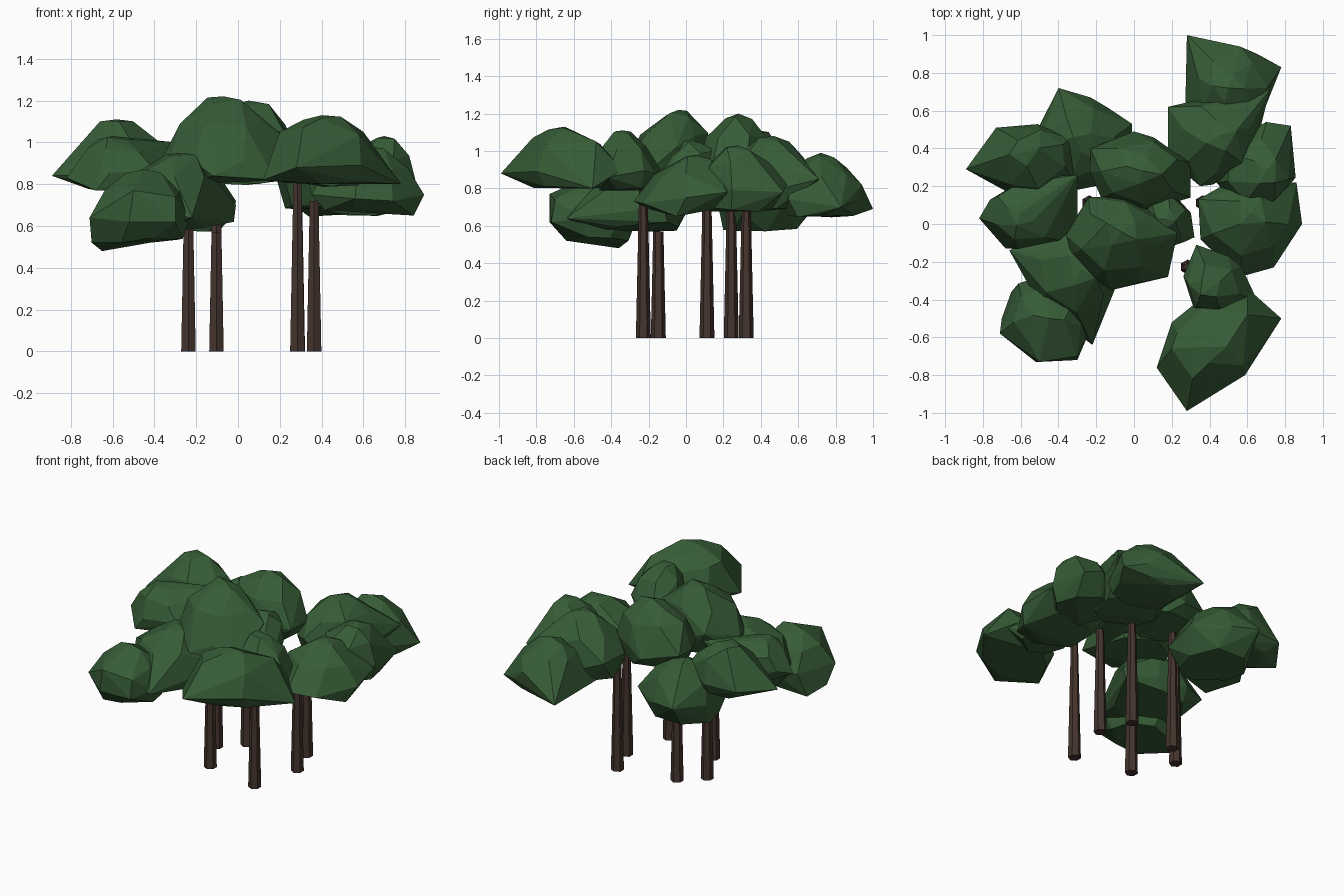
import bpy, bmesh, math, random

random.seed(4)


def material(name, rgb):
    m = bpy.data.materials.new(name)
    m.diffuse_color = (*rgb, 1)
    return m


LEAF = material("dark leaf green", (0.038, 0.108, 0.038))
BARK = material("dark brown bark", (0.060, 0.034, 0.027))


def add_object(name, bm, mat):
    me = bpy.data.meshes.new(name)
    bm.to_mesh(me)
    bm.free()
    me.materials.append(mat)
    ob = bpy.data.objects.new(name, me)
    bpy.context.collection.objects.link(ob)
    return ob


def trunk(x, y, h):
    """Tapered six-sided trunk."""
    bm = bmesh.new()
    bmesh.ops.create_cone(bm, cap_ends=True, segments=6, radius1=0.040,
                          radius2=0.040 - 0.022 * h, depth=h)
    bmesh.ops.translate(bm, vec=(x, y, h / 2), verts=bm.verts)
    add_object("trunk", bm, BARK)


def clump(name, xr, yr, zb, zr, zt, peak=None, tips=(), n=7):
    """Faceted leaf dome: x range, y range, underside, rim and top heights,
    peak position, and pointed tips that stick out of the outline."""
    cx, cy = sum(xr) / 2, sum(yr) / 2
    rx, ry = (xr[1] - xr[0]) / 2, (yr[1] - yr[0]) / 2
    px, py = peak or (cx, cy)
    start = random.uniform(0, math.tau)
    # rings: radius, height, how far the ring slides toward the peak
    rings = ((0.88, zb, 0), (1.06, zr, 0),
             (0.84, zr + 0.58 * (zt - zr), 0.35), (0.38, zt - 0.02, 1))
    bm = bmesh.new()
    for i, (r, z, k) in enumerate(rings):
        count = 4 if i == 3 else n
        for j in range(count):
            a = start + math.tau * (j + random.uniform(-0.15, 0.15)) / count
            q = r * random.uniform(0.97, 1.05)
            bm.verts.new((cx + k * (px - cx) + rx * q * math.cos(a),
                          cy + k * (py - cy) + ry * q * math.sin(a),
                          z + random.uniform(-0.015, 0.015)))
    bm.verts.new((px, py, zt))
    for t in tips:
        bm.verts.new(t)
    # keep clumps inside the overall outline
    for v in bm.verts:
        v.co.x = min(0.89, max(-0.89, v.co.x))
        v.co.y = min(1.0, max(-1.0, v.co.y))
    bmesh.ops.convex_hull(bm, input=bm.verts)
    loose = [v for v in bm.verts if not v.link_faces]
    bmesh.ops.delete(bm, geom=loose, context='VERTS')
    bmesh.ops.dissolve_limit(bm, angle_limit=math.radians(9),
                             verts=bm.verts, edges=bm.edges)
    bmesh.ops.recalc_face_normals(bm, faces=bm.faces)
    add_object(name, bm, LEAF)


# trunks
for x, y, h in ((-0.103, -0.148, 0.57), (-0.237, 0.112, 0.80), (-0.103, 0.242, 0.84),
                (0.284, -0.228, 0.86), (0.364, 0.112, 0.72), (0.286, 0.322, 0.80)):
    trunk(x, y, h)

# front left canopy, the lowest
clump("front_left_leaves", (-0.68, -0.24), (-0.69, -0.28), 0.53, 0.63, 0.87,
      (-0.45, -0.50), [(-0.71, -0.58, 0.64), (-0.52, -0.73, 0.62), (-0.30, -0.72, 0.62),
                       (-0.65, -0.36, 0.48), (-0.70, -0.50, 0.52), (-0.50, -0.73, 0.77),
                       (-0.30, -0.70, 0.74)])
clump("front_left_inner_leaves", (-0.56, -0.10), (-0.50, 0.0), 0.58, 0.68, 0.95,
      (-0.28, -0.24), [(-0.01, -0.12, 0.70), (-0.02, -0.10, 0.62), (-0.22, -0.64, 0.64),
                       (-0.10, -0.36, 0.68), (-0.66, -0.14, 0.72)])

# left canopy
clump("left_leaves", (-0.74, -0.31), (0.14, 0.51), 0.79, 0.86, 1.11,
      (-0.58, 0.38), [(-0.89, 0.29, 0.84), (-0.73, 0.51, 0.86), (-0.33, 0.45, 0.92)])
clump("left_front_leaves", (-0.76, -0.34), (-0.12, 0.24), 0.78, 0.86, 1.03,
      (-0.60, 0.06), [(-0.82, 0.03, 0.83), (-0.30, 0.26, 1.0), (-0.30, 0.0, 0.84),
                      (-0.68, -0.13, 0.77)])

# back left canopy, low
clump("back_left_leaves", (-0.52, -0.06), (0.18, 0.64), 0.58, 0.70, 0.97,
      (-0.32, 0.46), [(-0.40, 0.72, 0.74), (-0.01, 0.53, 0.72), (-0.23, 0.67, 0.72),
                      (-0.02, 0.30, 0.66)])

# centre canopy, the highest
clump("centre_leaves", (-0.32, 0.17), (-0.31, 0.13), 0.81, 0.90, 1.22,
      (-0.07, -0.04), [(-0.36, -0.06, 0.93), (0.18, -0.28, 0.82), (-0.12, -0.35, 0.84),
                       (-0.24, 0.14, 0.98), (0.23, -0.05, 1.02)])
clump("centre_back_leaves", (-0.22, 0.28), (0.08, 0.46), 0.81, 0.92, 1.20,
      (0.05, 0.28), [(0.0, 0.49, 0.88), (-0.23, 0.40, 0.93), (0.30, 0.14, 0.92)])
clump("centre_right_leaves", (0.04, 0.30), (-0.13, 0.18), 0.82, 0.89, 1.06,
      None, [(0.32, -0.07, 0.86)], 6)

# front right canopy
clump("front_right_leaves", (0.20, 0.66), (-0.84, -0.40), 0.80, 0.88, 1.13,
      (0.40, -0.65), [(0.28, -0.99, 0.88), (0.12, -0.76, 0.82), (0.78, -0.50, 0.80),
                      (0.60, -0.34, 0.90), (0.31, -0.82, 1.07), (0.20, -0.66, 1.05),
                      (0.60, -0.48, 1.05), (0.50, -0.84, 0.86)])
clump("front_right_inner_leaves", (0.27, 0.60), (-0.48, -0.18), 0.80, 0.89, 1.11,
      (0.40, -0.34), [(0.33, -0.11, 0.86), (0.66, -0.42, 0.86), (0.50, -0.17, 0.88)], 6)

# right canopy
clump("right_leaves", (0.44, 0.84), (0.08, 0.48), 0.69, 0.78, 1.03,
      (0.70, 0.28), [(0.83, 0.52, 0.78), (0.70, 0.54, 0.82), (0.84, 0.30, 0.82)])
clump("right_front_leaves", (0.36, 0.84), (-0.22, 0.22), 0.68, 0.74, 0.98,
      (0.62, 0.06), [(0.74, -0.23, 0.72), (0.56, -0.28, 0.73), (0.34, 0.13, 0.80),
                     (0.84, -0.05, 0.65), (0.89, 0.0, 0.75), (0.86, 0.22, 0.78)])

# back right canopy
clump("back_right_leaves", (0.30, 0.74), (0.52, 0.92), 0.66, 0.73, 0.99,
      (0.50, 0.72), [(0.28, 1.0, 0.69), (0.56, 0.94, 0.82), (0.78, 0.83, 0.70),
                     (0.42, 0.86, 0.91), (0.27, 0.55, 0.70)])
clump("back_right_inner_leaves", (0.20, 0.64), (0.22, 0.66), 0.69, 0.80, 1.08,
      (0.46, 0.47), [(0.18, 0.62, 0.85), (0.72, 0.71, 0.85), (0.35, 0.20, 0.85),
                     (0.18, 0.40, 0.84)])
